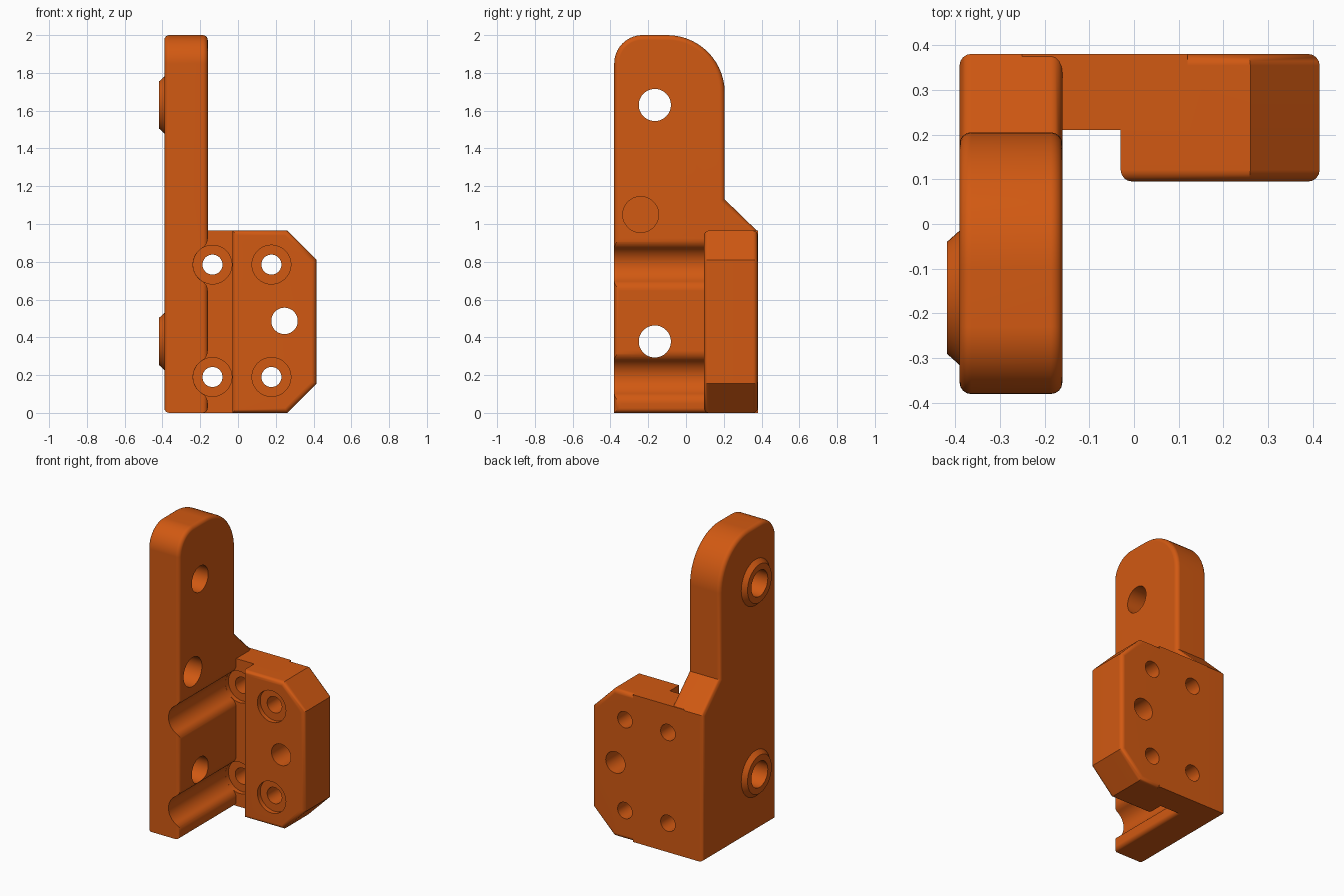
import bpy, bmesh, math
from mathutils import Vector

if "Cube" in bpy.data.objects:
    bpy.data.objects.remove(bpy.data.objects["Cube"])

orange = bpy.data.materials.new("orange")
orange.diffuse_color = (0.64, 0.10, 0.006, 1)
orange.use_nodes = True
orange.node_tree.nodes["Principled BSDF"].inputs["Base Color"].default_value = orange.diffuse_color


def arc(cx, cy, r, a0, a1, n=14):
    """Points on an arc, angles in degrees."""
    return [(cx + r * math.cos(math.radians(a0 + (a1 - a0) * i / n)),
             cy + r * math.sin(math.radians(a0 + (a1 - a0) * i / n))) for i in range(n + 1)]


def finish(bm, name):
    bmesh.ops.recalc_face_normals(bm, faces=bm.faces)
    mesh = bpy.data.meshes.new(name)
    bm.to_mesh(mesh)
    bm.free()
    mesh.materials.append(orange)
    ob = bpy.data.objects.new(name, mesh)
    bpy.context.collection.objects.link(ob)
    return ob


def prism(name, pts, axis, lo, hi, bevel=0.0):
    """Extrude a profile along x (points are y,z) or y (points are x,z), rounding the rims."""
    place = (lambda p, t: (t, p[0], p[1])) if axis == "x" else (lambda p, t: (p[0], t, p[1]))
    bm = bmesh.new()
    a = [bm.verts.new(place(p, lo)) for p in pts]
    b = [bm.verts.new(place(p, hi)) for p in pts]
    caps = [bm.faces.new(a), bm.faces.new(b[::-1])]
    for i in range(len(pts)):
        j = (i + 1) % len(pts)
        bm.faces.new((a[i], b[i], b[j], a[j]))
    bmesh.ops.recalc_face_normals(bm, faces=bm.faces)
    if bevel:
        rims = [e for f in caps for e in f.edges]
        bmesh.ops.bevel(bm, geom=rims, offset=bevel, segments=4, profile=0.5, affect="EDGES")
    return finish(bm, name)


def cylinder(name, axis, u, v, lo, hi, r1, r2=None):
    """Round bar or cone along x (u,v = y,z) or y (u,v = x,z)."""
    bm = bmesh.new()
    bmesh.ops.create_cone(bm, cap_ends=True, segments=48, radius1=r1,
                          radius2=r1 if r2 is None else r2, depth=hi - lo)
    d = Vector((1, 0, 0)) if axis == "x" else Vector((0, 1, 0))
    bmesh.ops.rotate(bm, verts=bm.verts, matrix=Vector((0, 0, 1)).rotation_difference(d).to_matrix())
    mid = (lo + hi) / 2
    bmesh.ops.translate(bm, verts=bm.verts, vec=(mid, u, v) if axis == "x" else (u, mid, v))
    return finish(bm, name)


def combine(target, other, operation):
    mod = target.modifiers.new(operation, "BOOLEAN")
    mod.operation = operation
    mod.solver = "EXACT"
    mod.object = other
    bpy.context.view_layer.objects.active = target
    bpy.ops.object.modifier_apply(modifier=mod.name)
    bpy.data.objects.remove(other)


# Upright arm with rounded top and sloped shoulder
arm = [(-0.38, 0), (0.38, 0), (0.38, 0.96), (0.205, 1.13)]
arm += arc(-0.10, 1.695, 0.305, 0, 90) + arc(-0.23, 1.85, 0.15, 90, 180)
bracket = prism("mounting_bracket", arm, "x", -0.39, -0.16, 0.026)

# Back plate and thick chamfered block
plate = prism("back_plate", [(-0.25, 0), (0.12, 0), (0.12, 0.965), (-0.25, 0.965)],
              "y", 0.21, 0.38)
block = prism("clamp_block", [(-0.03, 0), (0.26, 0), (0.415, 0.155), (0.415, 0.81),
                              (0.26, 0.965), (-0.03, 0.965)], "y", 0.095, 0.38, 0.026)
combine(bracket, block, "UNION")
combine(bracket, plate, "UNION")

# Conical bosses on the outer side, with through holes
for z in (0.378, 1.63):
    combine(bracket, cylinder("boss", "x", -0.165, z, -0.418, -0.37, 0.125, 0.168), "UNION")
    combine(bracket, cylinder("arm_hole", "x", -0.165, z, -0.6, 0.0, 0.085), "DIFFERENCE")

# Blind pocket in the arm
combine(bracket, cylinder("blind_pocket", "x", -0.24, 1.05, -0.29, 0.0, 0.095), "DIFFERENCE")

# Screw channels with softened lips, counterbores and screw holes
R, F, CX = 0.103, 0.06, -0.135
fx = -0.16 - F
h = math.sqrt((R + F) ** 2 - (CX - fx) ** 2)
ang = math.degrees(math.atan2(h, CX - fx))
for z in (0.19, 0.785):
    lips = [(-0.10, z + h)] + arc(fx, z + h, F, 0, -ang, 8)
    lips += arc(CX, z, R, 180 - ang, 180 + ang, 20)[1:-1]
    lips += arc(fx, z - h, F, ang, 0, 8) + [(-0.10, z - h)]
    combine(bracket, prism("channel", lips, "y", -0.6, 0.2095), "DIFFERENCE")
    combine(bracket, cylinder("left_counterbore", "y", CX, z, 0.0, 0.24, R - 0.0005), "DIFFERENCE")
    combine(bracket, cylinder("right_counterbore", "y", 0.177, z, 0.0, 0.125, R), "DIFFERENCE")
    for x in (CX, 0.177):
        combine(bracket, cylinder("screw_hole", "y", x, z, 0.0, 0.6, 0.053), "DIFFERENCE")

# Larger plain hole through the block
combine(bracket, cylinder("block_hole", "y", 0.246, 0.487, 0.0, 0.6, 0.07), "DIFFERENCE")

# Smooth rounds, crisp edges, flat large faces
bpy.ops.object.select_all(action="DESELECT")
bracket.select_set(True)
bpy.context.view_layer.objects.active = bracket
bpy.ops.object.shade_smooth_by_angle(angle=math.radians(32))
weighted = bracket.modifiers.new("flat_faces", "WEIGHTED_NORMAL")
weighted.keep_sharp = True
